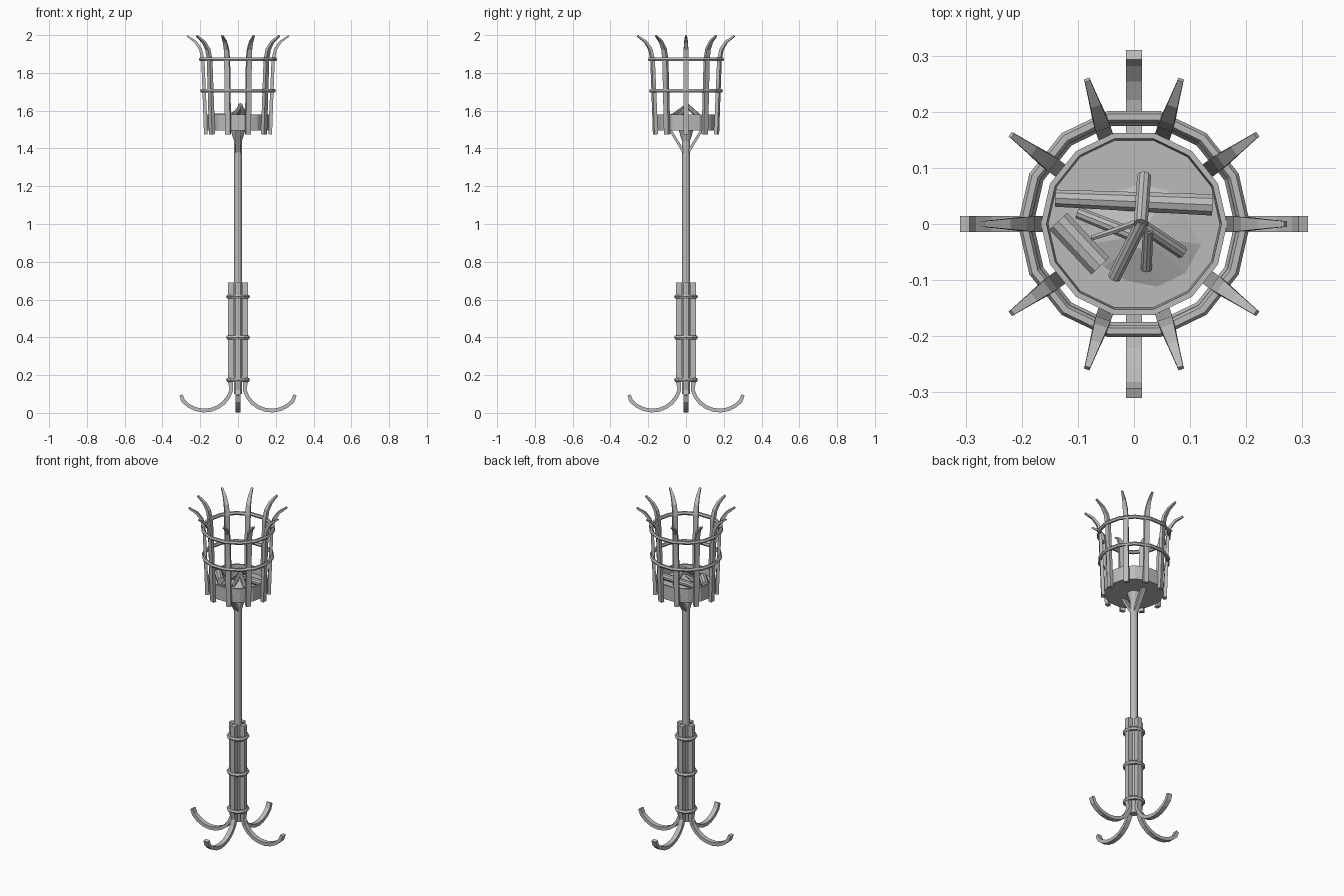
import bpy, bmesh, math, random
from mathutils import Vector, Matrix

if "Cube" in bpy.data.objects:
    bpy.data.objects.remove(bpy.data.objects["Cube"])

iron = bpy.data.materials.new("grey iron")
iron.use_nodes = True
GREY = (0.5, 0.5, 0.5, 1)
iron.diffuse_color = GREY
iron.node_tree.nodes["Principled BSDF"].inputs["Base Color"].default_value = GREY


def finish(bm, name):
    bmesh.ops.recalc_face_normals(bm, faces=bm.faces)
    mesh = bpy.data.meshes.new(name)
    bm.to_mesh(mesh)
    bm.free()
    mesh.materials.append(iron)
    obj = bpy.data.objects.new(name, mesh)
    bpy.context.collection.objects.link(obj)
    return obj


def rod(name, start, end, r1, r2, sides=10):
    """Tapered rod between two points."""
    a, b = Vector(start), Vector(end)
    d = b - a
    bm = bmesh.new()
    turn = Matrix.Translation((a + b) / 2) @ d.to_track_quat("Z", "Y").to_matrix().to_4x4()
    bmesh.ops.create_cone(bm, cap_ends=True, segments=sides, radius1=r1,
                          radius2=r2, depth=d.length, matrix=turn)
    return finish(bm, name)


def ribbon(name, path, angle):
    """Flat bar along (radius, height, width, thickness) points, turned about z."""
    bm = bmesh.new()
    loops = []
    for i, (r, z, w, t) in enumerate(path):
        p, q = path[max(i - 1, 0)], path[min(i + 1, len(path) - 1)]
        d = Vector((q[0] - p[0], q[1] - p[1])).normalized()
        n = Vector((-d.y, d.x)) * t / 2
        loops.append([bm.verts.new((r + s * n.x, e * w / 2, z + s * n.y))
                      for s, e in ((1, 1), (1, -1), (-1, -1), (-1, 1))])
    for a, b in zip(loops, loops[1:]):
        for k in range(4):
            bm.faces.new((a[k], a[k - 1], b[k - 1], b[k]))
    bm.faces.new(loops[0])
    bm.faces.new(loops[-1])
    bm.transform(Matrix.Rotation(angle, 4, "Z"))
    return finish(bm, name)


def hoop(name, z, radius, tube, sides):
    bpy.ops.mesh.primitive_torus_add(major_segments=sides, minor_segments=6,
                                     major_radius=radius, minor_radius=tube, location=(0, 0, z))
    obj = bpy.context.object
    obj.name = name
    obj.data.materials.append(iron)


def lathe(name, profile, sides):
    """Revolved shell; first and last points lie on the axis."""
    bm = bmesh.new()
    verts = [bm.verts.new((r, 0, z)) for r, z in profile]
    edges = [bm.edges.new(e) for e in zip(verts, verts[1:])]
    bmesh.ops.spin(bm, geom=verts + edges, axis=(0, 0, 1), cent=(0, 0, 0),
                   steps=sides, angle=math.tau)
    bmesh.ops.remove_doubles(bm, verts=bm.verts, dist=0.0005)
    return finish(bm, name)


# Pole
rod("pole", (0, 0, 0.1), (0, 0, 1.5), 0.021, 0.021, 12)

# Four straps that hug the pole and curl out into feet
curl = [(0.037, 0.69, 0.028, 0.03), (0.037, 0.2, 0.028, 0.03), (0.04, 0.16, 0.028, 0.024)]
cx, cz, rad = 0.178, 0.16, 0.148
for k in range(9):
    a = math.radians(195 + k * 15.5)
    curl.append((cx + rad * math.cos(a), cz + rad * math.sin(a), 0.028, 0.02))
curl.append((0.302, 0.095, 0.028, 0.018))
for k in range(4):
    ribbon(f"foot_strap_{k + 1}", curl, k * math.pi / 2)
for k, z in enumerate((0.175, 0.4, 0.615)):
    hoop(f"strap_band_{k + 1}", z, 0.051, 0.012, 12)

# Fire pan with raised rim and its supports
lathe("fire_pan", [(0, 1.495), (0.166, 1.495), (0.166, 1.58), (0.156, 1.58),
                   (0.153, 1.54), (0, 1.54)], 14)
rod("pan_collar", (0, 0, 1.44), (0, 0, 1.5), 0.021, 0.04, 12)
for k, side in enumerate((1, -1)):
    ribbon(f"pan_bracket_{k + 1}", [(0.012, 1.38, 0.028, 0.014), (0.03, 1.41, 0.028, 0.014),
                                    (0.085, 1.5, 0.028, 0.014)], side * math.pi / 2)

# Basket: ten flared bars and two hoops
bar = [(0.17, 1.475, 0.028, 0.02), (0.179, 1.7, 0.028, 0.018), (0.186, 1.87, 0.028, 0.017),
       (0.198, 1.925, 0.025, 0.016), (0.225, 1.965, 0.019, 0.013), (0.27, 1.996, 0.01, 0.009)]
for k in range(10):
    ribbon(f"basket_bar_{k + 1}", bar, k * math.tau / 10)
hoop("basket_lower_hoop", 1.705, 0.19, 0.011, 14)
hoop("basket_upper_hoop", 1.872, 0.196, 0.011, 14)

# Ash heap
random.seed(4)
bm = bmesh.new()
bmesh.ops.create_cone(bm, cap_ends=True, segments=11, radius1=0.105, radius2=0.03,
                      depth=0.03, matrix=Matrix.Translation((0.015, -0.02, 1.552)))
for v in bm.verts:
    f = random.uniform(0.85, 1.1)
    v.co.x *= f
    v.co.y *= f
finish(bm, "ash_heap")

# Logs lying flat and sticks leaning together
rod("back_log", (-0.14, 0.046, 1.56), (0.14, 0.034, 1.56), 0.016, 0.02)
rod("left_log", (-0.135, 0.005, 1.562), (-0.06, -0.075, 1.562), 0.023, 0.023)
rod("cross_log", (-0.1, 0.02, 1.56), (0.0, -0.02, 1.575), 0.011, 0.013)
rod("back_stick", (0.018, 0.085, 1.555), (0.012, 0.0, 1.63), 0.013, 0.013)
rod("front_left_stick", (-0.035, -0.095, 1.555), (0.015, 0.005, 1.625), 0.012, 0.012)
rod("front_stick", (0.022, -0.08, 1.555), (0.025, -0.01, 1.61), 0.01, 0.01)
rod("right_stick", (0.085, -0.05, 1.555), (0.01, 0.0, 1.615), 0.012, 0.012)
rod("twig_lower", (-0.075, -0.025, 1.57), (-0.03, -0.01, 1.585), 0.005, 0.006, 6)
rod("twig_upper", (-0.03, -0.01, 1.585), (0.01, 0.005, 1.61), 0.006, 0.006, 6)
